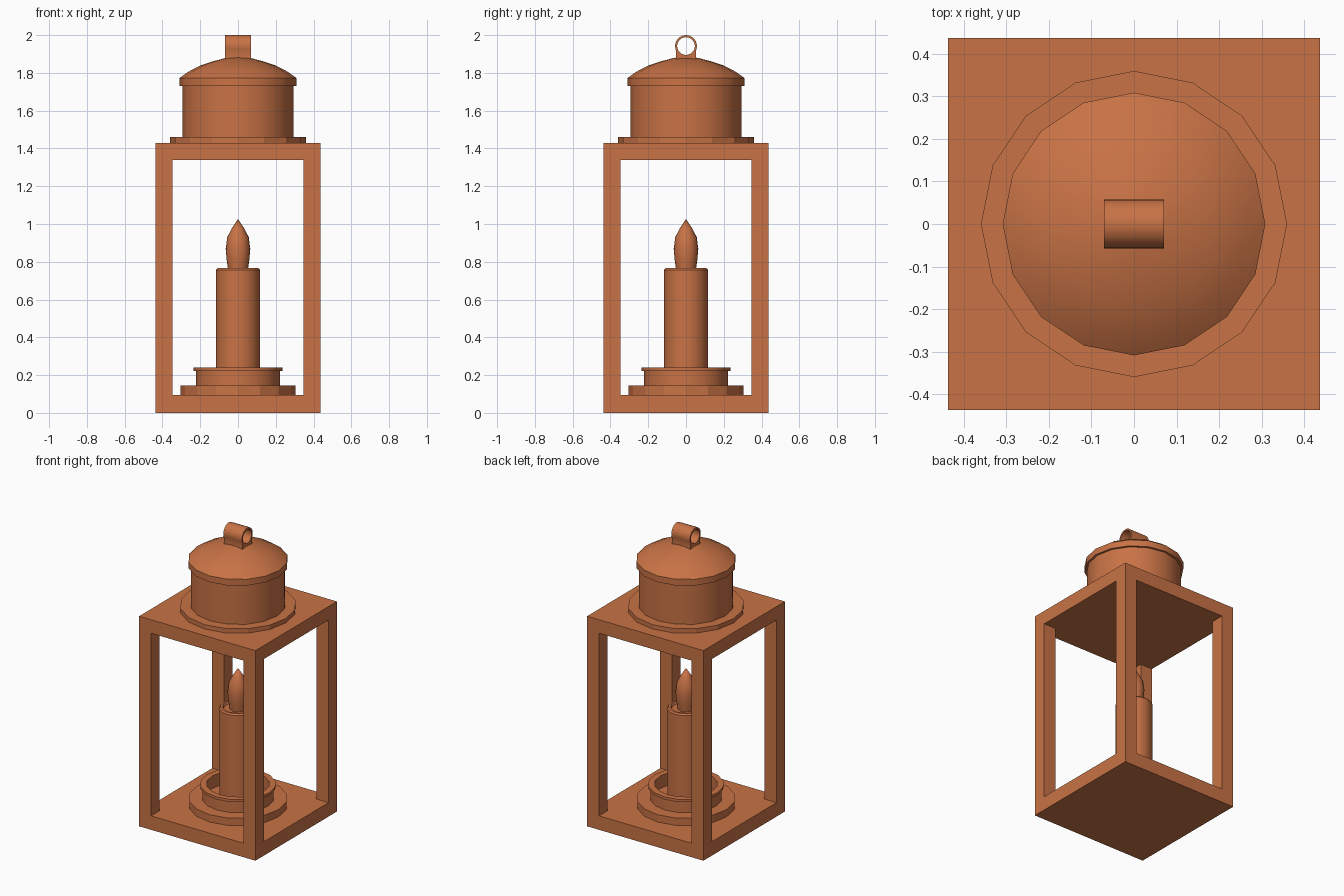
import bpy, bmesh
from math import sin, cos, tan, radians, tau

if "Cube" in bpy.data.objects:
    bpy.data.objects.remove(bpy.data.objects["Cube"])

copper = bpy.data.materials.new("copper")
copper.diffuse_color = (0.58, 0.17, 0.06, 1)
copper.use_nodes = True
copper.node_tree.nodes["Principled BSDF"].inputs["Base Color"].default_value = copper.diffuse_color


def finish(name, bm, smooth=None):
    bmesh.ops.remove_doubles(bm, verts=bm.verts, dist=1e-5)
    bmesh.ops.recalc_face_normals(bm, faces=bm.faces)
    mesh = bpy.data.meshes.new(name)
    bm.to_mesh(mesh)
    bm.free()
    mesh.materials.append(copper)
    ob = bpy.data.objects.new(name, mesh)
    bpy.context.collection.objects.link(ob)
    if smooth:
        bpy.ops.object.select_all(action='DESELECT')
        bpy.context.view_layer.objects.active = ob
        ob.select_set(True)
        bpy.ops.object.shade_smooth_by_angle(angle=radians(smooth))
    return ob


def lathe(name, profile, smooth=None, sides=16):
    bm = bmesh.new()
    vs = [bm.verts.new((r, 0, z)) for r, z in profile]
    es = [bm.edges.new(p) for p in zip(vs, vs[1:])]
    bmesh.ops.spin(bm, geom=vs + es, cent=(0, 0, 0), axis=(0, 0, 1),
                   angle=tau, steps=sides, use_duplicate=False)
    return finish(name, bm, smooth)


def box(name, sx, sy, z0, z1):
    bm = bmesh.new()
    bmesh.ops.create_cube(bm, size=1)
    for v in bm.verts:
        v.co = (v.co.x * sx, v.co.y * sy, z0 + (v.co.z + 0.5) * (z1 - z0))
    return finish(name, bm)


# Square frame with an opening cut through each pair of sides
frame = box("lantern_frame", 0.876, 0.876, 0, 1.43)
for sx, sy in ((0.696, 2), (2, 0.696)):
    cutter = box("window_cutter", sx, sy, 0.095, 1.338)
    cutter.hide_render = True
    mod = frame.modifiers.new("window", 'BOOLEAN')
    mod.object, mod.operation, mod.solver = cutter, 'DIFFERENCE', 'EXACT'
    bpy.context.view_layer.objects.active = frame
    bpy.ops.object.modifier_apply(modifier=mod.name)
    bpy.data.objects.remove(cutter)

# Candle holder: saucer and hollow cup with a lip
lathe("saucer", [(0, 0.095), (0.305, 0.095), (0.305, 0.145), (0, 0.145)])
lathe("candle_cup", [(0, 0.145), (0.223, 0.145), (0.223, 0.222), (0.235, 0.222),
                     (0.235, 0.24), (0.195, 0.24), (0.195, 0.155), (0, 0.155)], 30)

# Candle and flame
lathe("candle", [(0, 0.15), (0.117, 0.15), (0.117, 0.757), (0.109, 0.766),
                 (0.095, 0.766), (0.088, 0.752), (0, 0.752)], 30)
lathe("flame", [(0, 0.75), (0.052, 0.752), (0.06, 0.81), (0.065, 0.868),
                (0.057, 0.93), (0.034, 0.975), (0, 1.027)], 40)

# Chimney: collar, drum and domed cap
lathe("collar", [(0, 1.43), (0.36, 1.43), (0.36, 1.46), (0, 1.46)])
lathe("chimney_drum", [(0, 1.455), (0.295, 1.455), (0.295, 1.74), (0, 1.74)], 30)
lathe("domed_cap", [(0, 1.73), (0.309, 1.73), (0.309, 1.773), (0.265, 1.805),
                    (0.2, 1.839), (0.13, 1.862), (0.065, 1.879), (0, 1.886)], 30)

# Hanging loop: a tube along x that squares off into a foot
N, R, HOLE, FOOT, CZ = 24, 0.058, 0.047, 0.052, 1.942
outer, inner = [], []
for i in range(N):
    c, s = cos(tau * i / N), sin(tau * i / N)
    r = R
    if s < -0.45:
        r = min(FOOT / max(abs(c), 1e-6), FOOT * tan(radians(60)) / -s)
    outer.append((r * c, CZ + r * s))
    inner.append((HOLE * c, CZ + HOLE * s))
bm = bmesh.new()
loops = [[bm.verts.new((x, y, z)) for y, z in ring]
         for x, ring in ((-0.07, outer), (0.07, outer), (0.07, inner), (-0.07, inner))]
for a, b in zip(loops, loops[1:] + loops[:1]):
    for i in range(N):
        j = (i + 1) % N
        bm.faces.new((a[i], a[j], b[j], b[i]))
finish("hanging_loop", bm, 30)
